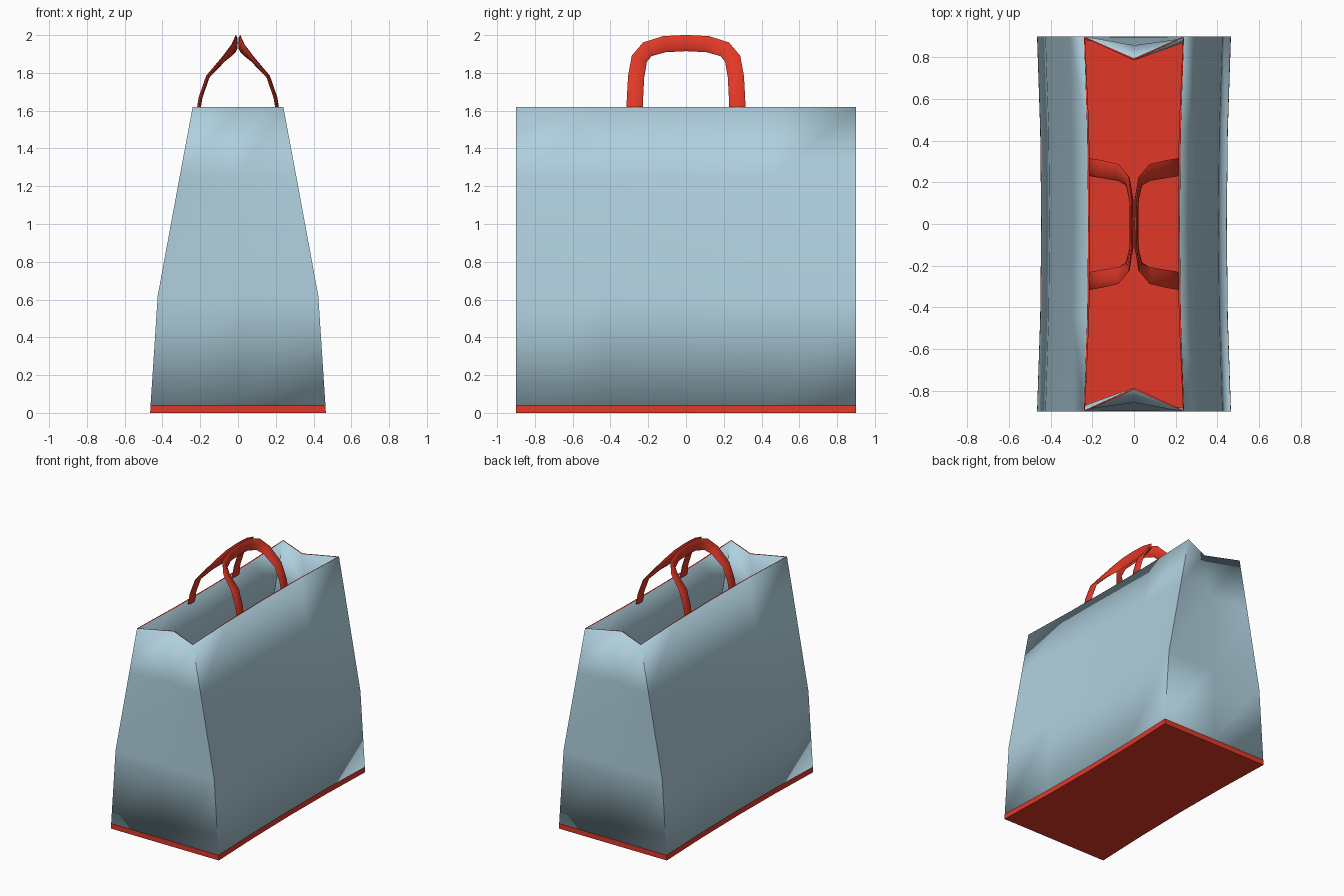
import bpy, bmesh, math
from mathutils import Vector

if "Cube" in bpy.data.objects:
    bpy.data.objects.remove(bpy.data.objects["Cube"])


def material(name, rgb):
    m = bpy.data.materials.new(name)
    m.diffuse_color = (*rgb, 1)
    m.use_nodes = True
    m.node_tree.nodes["Principled BSDF"].inputs["Base Color"].default_value = m.diffuse_color
    return m


BLUE = material("pale blue paper", (0.43, 0.63, 0.73))
RED = material("red trim", (0.75, 0.04, 0.02))


def finish(bm, name, mats, angle):
    bmesh.ops.recalc_face_normals(bm, faces=bm.faces)
    me = bpy.data.meshes.new(name)
    bm.to_mesh(me)
    bm.free()
    ob = bpy.data.objects.new(name, me)
    bpy.context.collection.objects.link(ob)
    for m in mats:
        me.materials.append(m)
    bpy.ops.object.select_all(action='DESELECT')
    ob.select_set(True)
    bpy.context.view_layer.objects.active = ob
    bpy.ops.object.shade_smooth_by_angle(angle=math.radians(angle))
    return ob


def outline(bm, w, gusset, z):
    """Bag cross-section: slightly sunken long sides, folded-in short sides."""
    ys = [-0.9, -0.45, 0, 0.45, 0.9]
    side = [(w - 0.02 * (1 - (y / 0.9) ** 2), y) for y in ys]
    pts = side + [(0, gusset)] + [(-x, -y) for x, y in side] + [(0, -gusset)]
    return [bm.verts.new((x, y, z)) for x, y in pts]


def bridge(bm, rings):
    for a, b in zip(rings, rings[1:]):
        n = len(a)
        for i in range(n):
            j = (i + 1) % n
            bm.faces.new((a[i], a[j], b[j], b[i]))


# Paper walls with red rim
bm = bmesh.new()
sections = [(0.463, 0.9, 0.04), (0.425, 0.897, 0.62),
            (0.309, 0.857, 1.25), (0.24, 0.795, 1.62)]
bridge(bm, [outline(bm, *s) for s in sections])
walls = finish(bm, "bag_walls", [BLUE, RED], 80)
sol = walls.modifiers.new("paper thickness", 'SOLIDIFY')
sol.thickness = 0.01
sol.offset = -1
sol.material_offset_rim = 1

# Red base panel
bm = bmesh.new()
rings = [outline(bm, 0.465, 0.9, 0), outline(bm, 0.463, 0.9, 0.04)]
bridge(bm, rings)
for r in rings:
    bm.faces.new(r)
finish(bm, "base_panel", [RED], 30)

# Handles: flattened strap swept along an arch, (x, y, z, width angle)
half = [(0.211, 0.273, 1.59, 0), (0.198, 0.270, 1.67, 0), (0.16, 0.264, 1.78, 2),
        (0.075, 0.247, 1.875, 20), (0.030, 0.205, 1.925, 45),
        (0.013, 0.115, 1.952, 78)]
path = half + [(0.011, 0, 1.958, 90)] + [(x, -y, z, 180 - a) for x, y, z, a in half[::-1]]


def handle(name, side):
    bm = bmesh.new()
    pts = [Vector(p[:3]) for p in path]
    rings = []
    for i, p in enumerate(pts):
        t = (pts[min(i + 1, len(pts) - 1)] - pts[max(i - 1, 0)]).normalized()
        a = math.radians(path[i][3])
        w = Vector((0, math.cos(a), math.sin(a)))
        w = (w - t * w.dot(t)).normalized()
        n = t.cross(w)
        ring = []
        for k in range(8):
            u = math.tau * k / 8
            q = p + w * 0.043 * math.cos(u) + n * 0.010 * math.sin(u)
            ring.append(bm.verts.new((q.x * side, q.y, q.z)))
        rings.append(ring)
    bridge(bm, rings)
    bm.faces.new(rings[0])
    bm.faces.new(rings[-1])
    finish(bm, name, [RED], 60)


handle("right_handle", 1)
handle("left_handle", -1)
